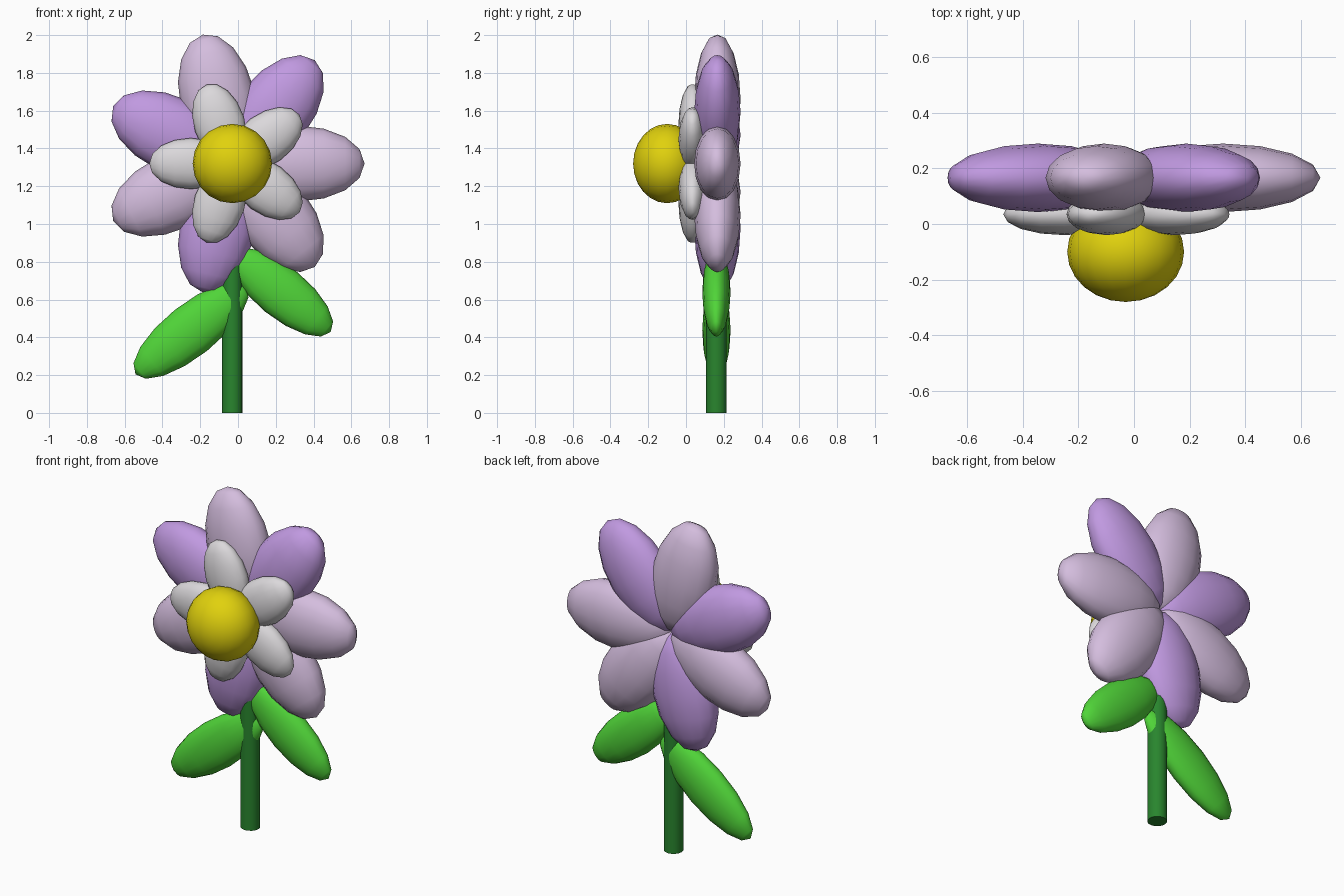
import bpy
from math import radians, cos, sin, pi
from mathutils import Matrix, Vector

cube = bpy.data.objects.get("Cube")
if cube:
    bpy.data.objects.remove(cube, do_unlink=True)


def make_material(name, rgb):
    mat = bpy.data.materials.new(name)
    mat.use_nodes = True
    color = (*rgb, 1)
    mat.diffuse_color = color
    mat.node_tree.nodes["Principled BSDF"].inputs["Base Color"].default_value = color
    return mat


pale = make_material("pale lilac", (0.66, 0.51, 0.73))
purple = make_material("purple", (0.53, 0.32, 0.75))
white = make_material("soft white", (0.71, 0.69, 0.71))
yellow = make_material("yellow", (0.75, 0.64, 0.004))
leaf_green = make_material("leaf green", (0.08, 0.66, 0.04))
stem_green = make_material("stem green", (0.022, 0.235, 0.027))


def finish(name, mat, transform):
    obj = bpy.context.object
    obj.name = name
    obj.data.transform(transform)
    obj.data.materials.append(mat)
    bpy.ops.object.shade_smooth_by_angle(angle=radians(50))
    return obj


def blade(name, mat, base, angle, length, half_width, half_depth):
    """Ellipsoid lying in the flower plane, growing from base at an angle."""
    bpy.ops.mesh.primitive_uv_sphere_add(segments=16, ring_count=8, radius=1)
    half = length / 2
    # the sphere's poles end up at the base and the tip
    shape = (Matrix.Diagonal((half, half_depth, half_width, 1))
             @ Matrix.Rotation(pi / 2, 4, 'Y'))
    turn = Matrix.Rotation(-angle, 4, 'Y')
    middle = Vector(base) + half * Vector((cos(angle), 0, sin(angle)))
    return finish(name, mat, Matrix.Translation(middle) @ turn @ shape)


CX, CZ = -0.03, 1.32

# Outer petals, alternating colours with two pale ones meeting
for i in range(7):
    blade(f"outer_petal_{i + 1}", purple if i % 2 else pale,
          (CX, 0.166, CZ), 2 * pi * i / 7, 0.70, 0.20, 0.123)

# Inner petals
for i in range(5):
    blade(f"inner_petal_{i + 1}", white,
          (CX, 0.035, CZ), pi + 2 * pi * i / 5, 0.44, 0.135, 0.075)

# Flower centre
bpy.ops.mesh.primitive_uv_sphere_add(segments=20, ring_count=12, radius=1)
finish("flower_centre", yellow,
       Matrix.Translation((CX, -0.10, CZ))
       @ Matrix.Diagonal((0.21, 0.18, 0.21, 1))
       @ Matrix.Rotation(pi / 2, 4, 'X'))

# Stem, running up into the flower
bpy.ops.mesh.primitive_cylinder_add(vertices=16, radius=0.054, depth=1.2)
finish("stem", stem_green, Matrix.Translation((CX, 0.161, 0.6)))

# Leaves
blade("left_leaf", leaf_green, (-0.03, 0.161, 0.85), radians(-39), 0.67, 0.135, 0.075)
blade("right_leaf", leaf_green, (0.045, 0.161, 0.67), radians(218.4), 0.75, 0.138, 0.075)
